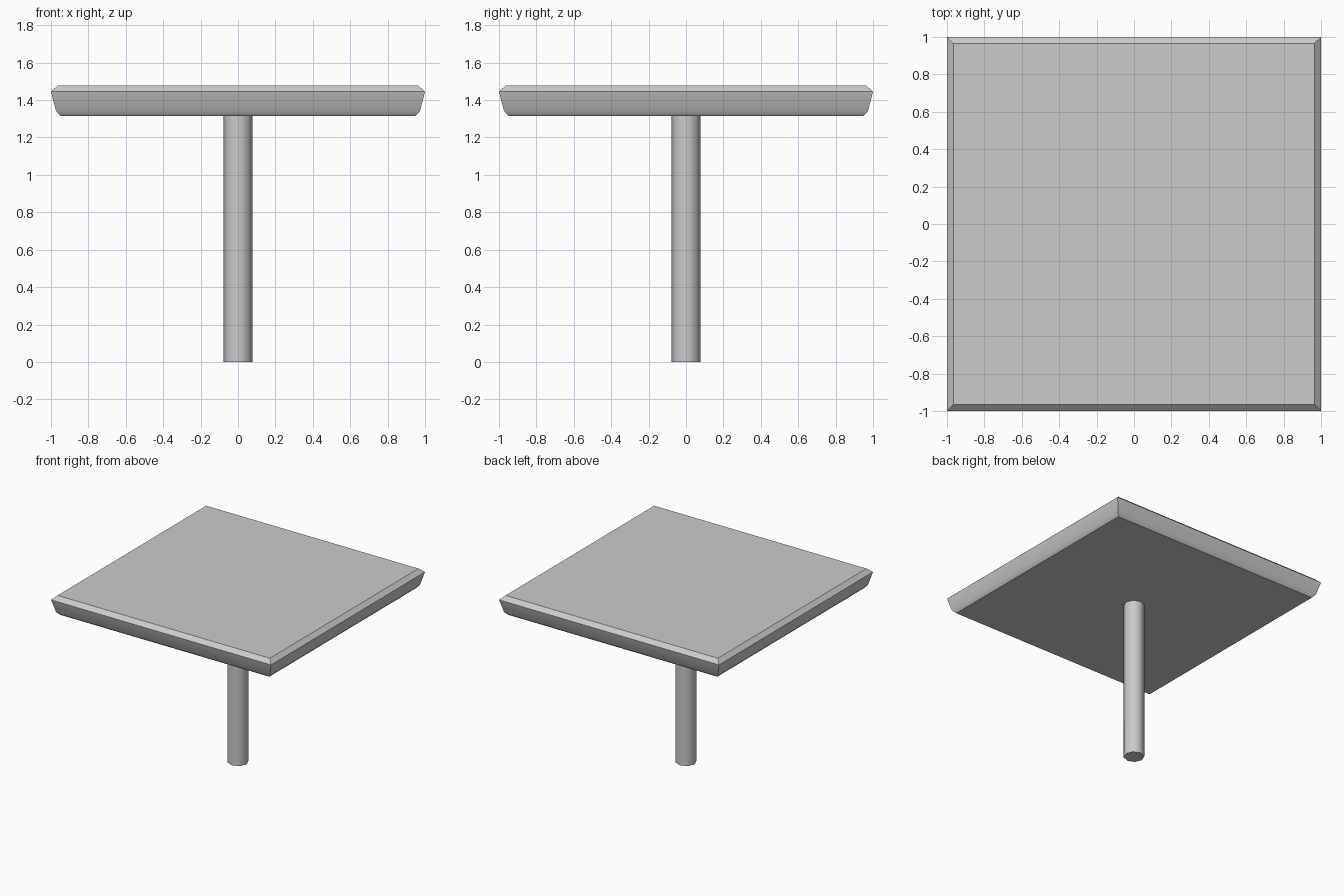
import bpy, bmesh, math

if "Cube" in bpy.data.objects:
    bpy.data.objects.remove(bpy.data.objects["Cube"])


def make_object(name, bm, angle):
    bmesh.ops.recalc_face_normals(bm, faces=bm.faces)
    mesh = bpy.data.meshes.new(name)
    bm.to_mesh(mesh)
    bm.free()
    obj = bpy.data.objects.new(name, mesh)
    bpy.context.collection.objects.link(obj)
    bpy.ops.object.select_all(action='DESELECT')
    obj.select_set(True)
    bpy.context.view_layer.objects.active = obj
    bpy.ops.object.shade_smooth_by_angle(angle=math.radians(angle))
    return obj


def loft(rings, sides, turn=0.0):
    """Stack of regular polygons given as (radius, z), capped at both ends."""
    bm = bmesh.new()
    loops = []
    for r, z in rings:
        angles = [turn + math.tau * i / sides for i in range(sides)]
        loops.append([bm.verts.new((r * math.cos(a), r * math.sin(a), z)) for a in angles])
    for lo, hi in zip(loops, loops[1:]):
        for i in range(sides):
            j = (i + 1) % sides
            bm.faces.new((lo[i], lo[j], hi[j], hi[i]))
    bm.faces.new(loops[0][::-1])
    bm.faces.new(loops[-1])
    return bm


# Square tabletop: half-width and height of each profile step
profile = [(0.95, 1.316), (0.973, 1.342), (1.0, 1.445), (0.965, 1.477)]
rings = [(w * math.sqrt(2), z) for w, z in profile]
make_object("tabletop", loft(rings, 4, math.pi / 4), 30)

# Round central post
make_object("post", loft([(0.078, 0.0), (0.078, 1.316)], 8), 50)
